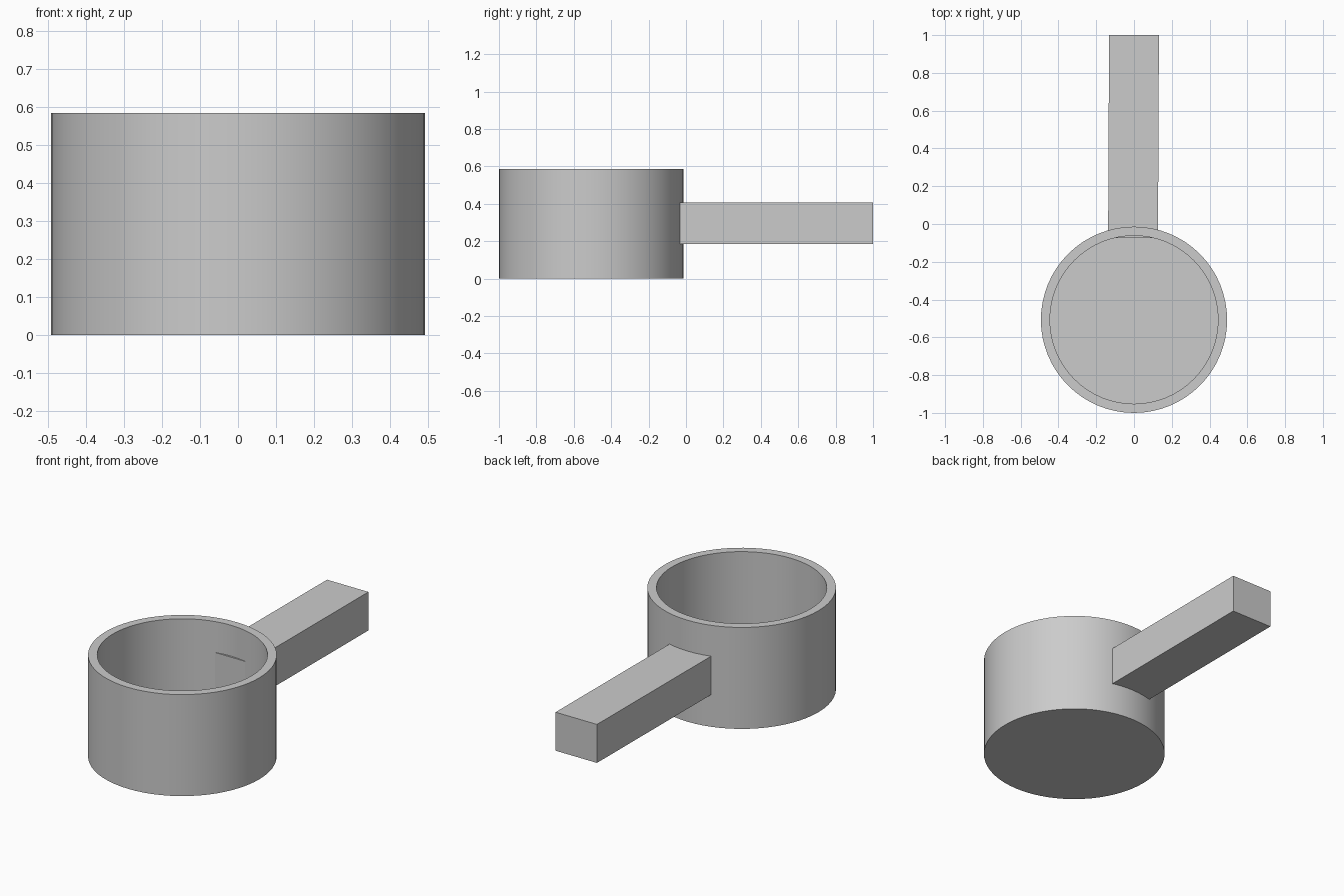
import bpy
import bmesh
import math
from mathutils import Matrix

cube = bpy.data.objects.get("Cube")
if cube:
    bpy.data.objects.remove(cube, do_unlink=True)

CUP_Y, OUTER, INNER, HEIGHT, FLOOR = -0.507, 0.493, 0.445, 0.585, 0.05
SEGMENTS = 64

grey = bpy.data.materials.new("plain grey")
grey.use_nodes = True
colour = (0.6, 0.6, 0.6, 1)
grey.diffuse_color = colour
grey.node_tree.nodes["Principled BSDF"].inputs["Base Color"].default_value = colour


def add_object(name, bm):
    bmesh.ops.recalc_face_normals(bm, faces=bm.faces)
    mesh = bpy.data.meshes.new(name)
    bm.to_mesh(mesh)
    bm.free()
    mesh.materials.append(grey)
    obj = bpy.data.objects.new(name, mesh)
    bpy.context.collection.objects.link(obj)
    return obj


# Cup: rings for outer base, outer rim, inner rim and floor
bm = bmesh.new()
rings = []
for radius, z in ((OUTER, 0), (OUTER, HEIGHT), (INNER, HEIGHT), (INNER, FLOOR)):
    angles = [2 * math.pi * i / SEGMENTS for i in range(SEGMENTS)]
    rings.append([bm.verts.new((radius * math.cos(a), CUP_Y + radius * math.sin(a), z))
                  for a in angles])
for low, high in zip(rings, rings[1:]):
    for i in range(SEGMENTS):
        j = (i + 1) % SEGMENTS
        bm.faces.new((low[i], low[j], high[j], high[i]))
bm.faces.new(rings[0])
bm.faces.new(rings[-1])
cup = add_object("cup", bm)
bpy.context.view_layer.objects.active = cup
cup.select_set(True)
bpy.ops.object.shade_smooth_by_angle(angle=math.radians(30))

# Handle: square bar whose end just breaks through the inner wall
start, end, low, high = -0.073, 1.0, 0.185, 0.407
bm = bmesh.new()
bmesh.ops.create_cube(bm, size=1)
bmesh.ops.transform(bm, verts=bm.verts, matrix=Matrix.Translation(
    (0, (start + end) / 2, (low + high) / 2)) @ Matrix.Diagonal(
    (0.264, end - start, high - low, 1)))
# The bar leans a touch towards the right at the cup
for v in bm.verts:
    if v.co.y < 0:
        v.co.x -= 0.005
add_object("handle", bm)
